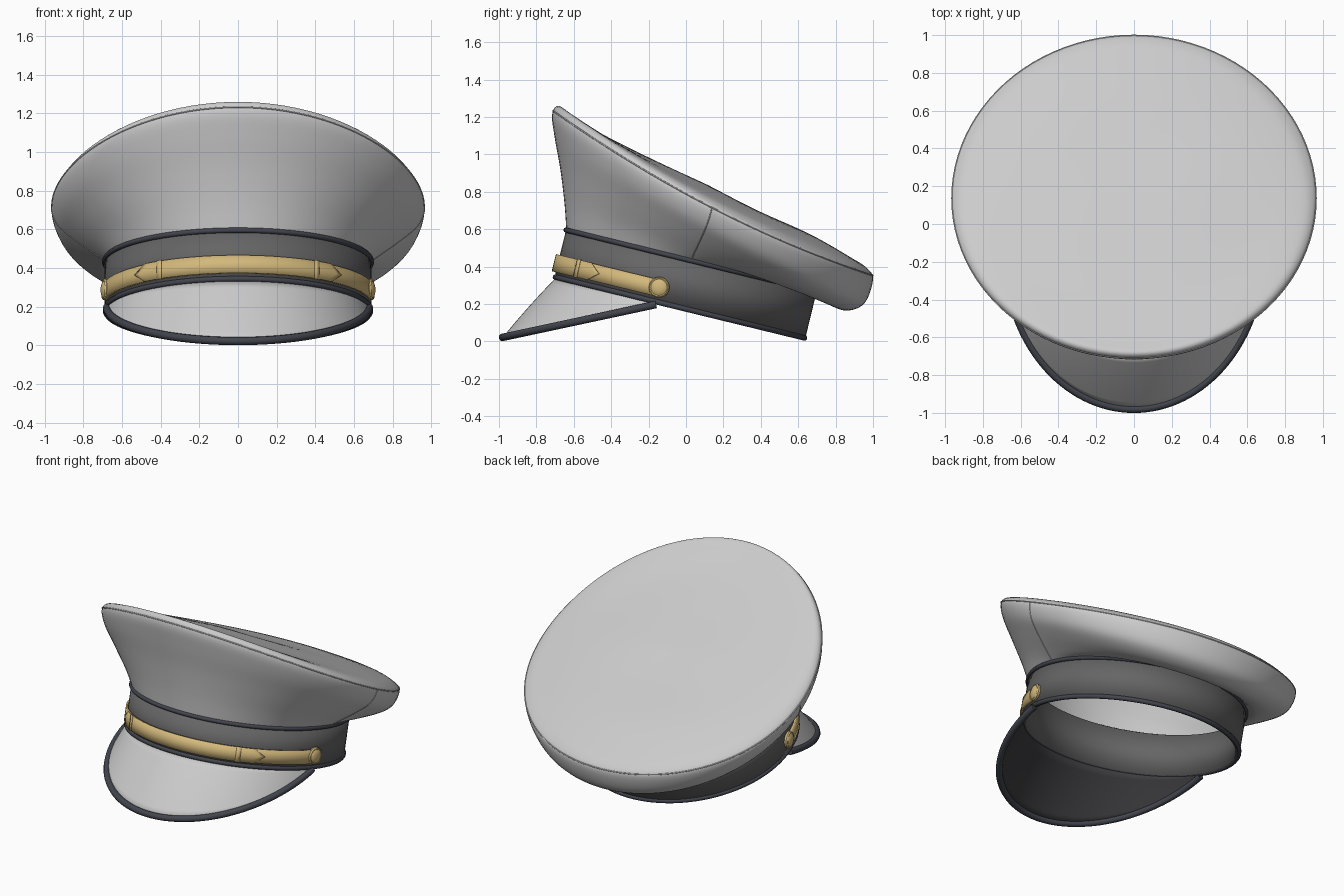
import bpy, bmesh, math
from math import sin, cos, pi, radians
from mathutils import Matrix, Vector

if "Cube" in bpy.data.objects:
    bpy.data.objects.remove(bpy.data.objects["Cube"])

# Tilted frame of the head band
TILT = Matrix.Translation((0, -.035, .17)) @ Matrix.Rotation(radians(-13.7), 4, 'X')
R, H = .69, .275


def material(name, rgb):
    m = bpy.data.materials.new(name)
    m.diffuse_color = (*rgb, 1)
    m.use_nodes = True
    m.node_tree.nodes["Principled BSDF"].inputs["Base Color"].default_value = m.diffuse_color
    return m


DARK = material("band_grey", (.13, .13, .13))
TRIM = material("trim_slate", (.055, .06, .075))
UNDER = material("underside_black", (.045, .045, .05))
GOLD = material("gold", (.65, .48, .2))


def loft(name, rows, mats=(), closed=False, thick=0, offset=-1, up=None):
    """Surface through equal-length rows of points."""
    bm = bmesh.new()
    vs = [[bm.verts.new(p) for p in row] for row in rows]
    n = len(rows[0])
    for a, b in zip(vs, vs[1:]):
        for i in range(n if closed else n - 1):
            j = (i + 1) % n
            bm.faces.new((a[i], a[j], b[j], b[i]))
    bmesh.ops.remove_doubles(bm, verts=bm.verts, dist=1e-5)
    bm.normal_update()
    if up is not None:
        if sum(up(f) for f in bm.faces) < 0:
            bmesh.ops.reverse_faces(bm, faces=bm.faces)
    me = bpy.data.meshes.new(name)
    bm.to_mesh(me)
    bm.free()
    ob = bpy.data.objects.new(name, me)
    bpy.context.collection.objects.link(ob)
    for m in mats:
        me.materials.append(m)
    if thick:
        s = ob.modifiers.new("thickness", 'SOLIDIFY')
        s.thickness, s.offset = thick, offset
        if len(mats) > 1:
            s.material_offset = 1
            s.material_offset_rim = 1
    smooth(ob)
    return ob


def smooth(ob):
    bpy.ops.object.select_all(action='DESELECT')
    ob.select_set(True)
    bpy.context.view_layer.objects.active = ob
    bpy.ops.object.shade_smooth_by_angle(angle=radians(40))


def tube(name, pts, radius, mat, cyclic=False):
    cu = bpy.data.curves.new(name, 'CURVE')
    cu.dimensions = '3D'
    cu.bevel_depth, cu.bevel_resolution = radius, 3
    cu.use_fill_caps = True
    sp = cu.splines.new('POLY')
    sp.points.add(len(pts) - 1)
    for q, p in zip(sp.points, pts):
        q.co = (*p, 1)
    sp.use_cyclic_u = cyclic
    ob = bpy.data.objects.new(name, cu)
    bpy.context.collection.objects.link(ob)
    if mat:
        cu.materials.append(mat)
    return ob


def on_band(a, r, w):
    """Point on the band: angle from the front, radius, height."""
    return TILT @ Vector((r * sin(a), -r * cos(a), w))


def outward(f):
    return f.normal.dot(f.calc_center_median() - TILT @ Vector((0, 0, .13)))


# Crown: front (y,z), side (x,y,z) and back (y,z) sections, blended around
SECTIONS = [
    (-.64, .60, .69, .03, .437, .70, .274),
    (-.65, .74, .745, .045, .475, .765, .20),
    (-.672, .92, .85, .08, .55, .86, .165),
    (-.702, 1.09, .93, .11, .62, .955, .205),
    (-.716, 1.21, .965, .135, .70, 1.0, .33),
    (-.685, 1.26, .94, .135, .745, .97, .39),
    (-.62, 1.22, .86, .13, .775, .88, .45),
    (-.45, 1.11, .65, .13, .80, .66, .575),
    (-.15, .96, .30, .125, .828, .36, .71),
    (.12, .835, 0, .12, .835, .12, .835),
]


def section(s):
    """Catmull-Rom through the sections."""
    i = min(int(s), len(SECTIONS) - 2)
    t = s - i
    p = [SECTIONS[max(0, min(len(SECTIONS) - 1, i + k))] for k in (-1, 0, 1, 2)]
    return [.5 * (2 * b + (c - a) * t + (2 * a - 5 * b + 4 * c - d) * t * t
                  + (3 * b - a - 3 * c + d) * t ** 3) for a, b, c, d in zip(*p)]


def crown_point(s, t):
    fy, fz, sx, sy, sz, by, bz = section(s)
    k = sin(t)
    mix = lambda f, m, b: m + (b - f) / 2 * k + ((b + f) / 2 - m) * k * k
    return Vector((sx * cos(t), mix(fy, sy, by), mix(fz, sz, bz)))


N = 96
ring = [2 * pi * i / N for i in range(N)]
loft("crown", [[crown_point(i / 5, t) for t in ring] for i in range(46)], closed=True,
     up=lambda f: f.normal.dot(f.calc_center_median() - Vector((0, .1, .6))))
tube("crown_edge_seam", [crown_point(4.3, t) for t in ring], .004, None, True)
for side, t in (("right", 0), ("left", pi)):
    tube("crown_side_seam_" + side, [crown_point(i / 5, t) for i in range(22)], .003, None)

# Head band with piping at both edges
loft("head_band", [[on_band(a, R, w) for a in ring] for w in (0.005, H)], [DARK],
     closed=True, thick=.025, up=outward)
tube("band_top_piping", [on_band(a, R, H - .005) for a in ring], .014, TRIM, True)
tube("band_bottom_piping", [on_band(a, R - .005, .012) for a in ring], .015, TRIM, True)


# Visor: from the band's lower edge to a flat outer arc
def visor_point(k, v):
    inner = on_band(radians(79) * k, R - .005, .005)
    b = pi / 2 * k
    y = -.16 - .82 * cos(b)
    outer = Vector((.678 * sin(b), y, .022 + (y + .98) * .214))
    p = inner.lerp(outer, v)
    p.z += .03 * v * (1 - v) * cos(b)
    return p


ks = [i / 32 - 1 for i in range(65)]
loft("visor", [[visor_point(k, v / 8) for k in ks] for v in range(9)], [None, UNDER],
     thick=.012, up=lambda f: f.normal.z)
tube("visor_binding", [visor_point(k, 1) for k in ks], .021, TRIM)


# Gold strap, pointed overlay and keeper loops
def strip(name, a0, a1, r, w0, w1, tip=0, thick=.012):
    n = max(2, int((a1 - a0) / 2.5))
    rows = []
    for j, w in enumerate((w0, (w0 + w1) / 2, w1)):
        e = tip if j == 1 else 0
        rows.append([on_band(radians(a0 - e + (a1 - a0 + 2 * e) * i / n), r, w)
                     for i in range(n + 1)])
    return loft(name, rows, [GOLD], thick=thick, offset=1, up=outward)


strip("strap", -79, 79, R + .002, .04, .13)
strip("strap_overlay", -43, 43, R + .014, .038, .132, tip=6, thick=.008)
for side, s in (("right", 1), ("left", -1)):
    strip("strap_keeper_" + side, s * 35 - 1.2, s * 35 + 1.2, R + .02, .035, .135, thick=.006)

    # Domed button at the strap end
    c = on_band(radians(79) * s, R, .09)
    d = (TILT.to_3x3() @ Vector((s * sin(radians(79)), -cos(radians(79)), 0))).normalized()
    M = Matrix.Translation(c) @ d.to_track_quat('Z', 'Y').to_matrix().to_4x4()
    prof = [(.054, 0), (.056, .014), (.05, .022), (.044, .02), (.036, .026), (.02, .031), (0, .033)]
    loft("button_" + side, [[M @ Vector((r * cos(2 * pi * i / 32), r * sin(2 * pi * i / 32), z))
         for i in range(32)] for r, z in prof], [GOLD], closed=True,
         up=lambda f: f.normal.dot(d))
